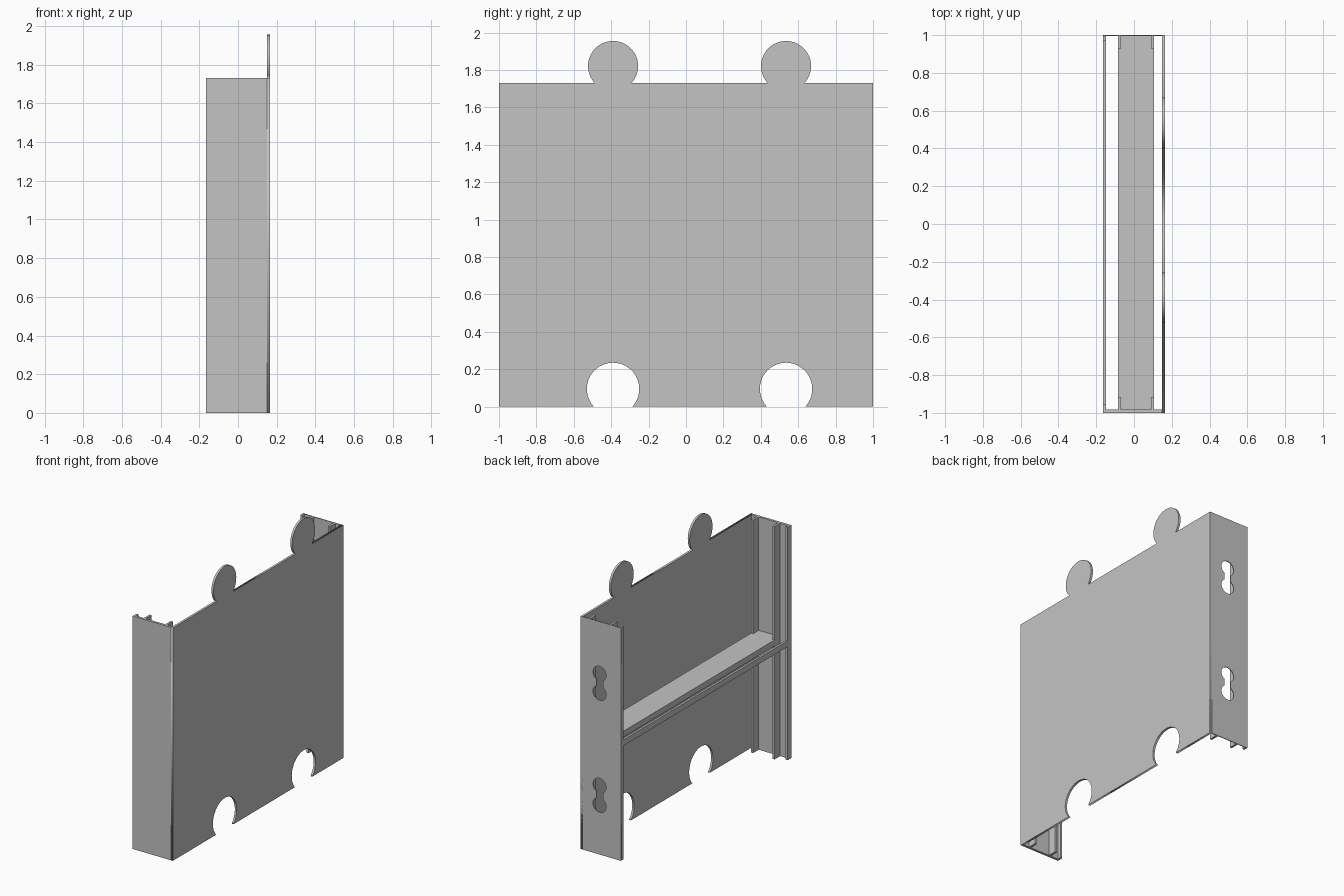
import bpy
from math import sin, cos, asin, pi
from mathutils import Matrix

if "Cube" in bpy.data.objects:
    bpy.data.objects.remove(bpy.data.objects["Cube"])

X, H = 0.165, 1.73           # half depth, body height
T = 0.016                    # sheet thickness
FRONT, BACK = -0.982, 0.994  # inner faces of the two end walls
MID = H / 2
PEGS = (-0.39, 0.535)        # y positions of tabs and sockets

grey = bpy.data.materials.new("light grey")
grey.use_nodes = True
grey.diffuse_color = (0.55, 0.55, 0.55, 1)
grey.node_tree.nodes["Principled BSDF"].inputs["Base Color"].default_value = grey.diffuse_color


def add(name, mesh):
    obj = bpy.data.objects.new(name, mesh)
    bpy.context.scene.collection.objects.link(obj)
    mesh.materials.clear()
    mesh.materials.append(grey)
    return obj


def box(name, x0, x1, y0, y1, z0, z1):
    corners = [(x, y, z) for x in (x0, x1) for y in (y0, y1) for z in (z0, z1)]
    faces = [(0, 1, 3, 2), (4, 6, 7, 5), (0, 4, 5, 1), (2, 3, 7, 6), (0, 2, 6, 4), (1, 5, 7, 3)]
    mesh = bpy.data.meshes.new(name)
    mesh.from_pydata(corners, [], faces)
    return add(name, mesh)


def arc(u, v, r, a0, a1, n=36):
    return [(u + r * cos(a0 + (a1 - a0) * i / n), v + r * sin(a0 + (a1 - a0) * i / n))
            for i in range(n + 1)]


def sheet(name, outlines, thickness, matrix):
    """Flat plate from an outline followed by its holes."""
    curve = bpy.data.curves.new(name, 'CURVE')
    curve.dimensions, curve.fill_mode = '2D', 'BOTH'
    curve.extrude = thickness / 2
    for points in outlines:
        spline = curve.splines.new('POLY')
        spline.points.add(len(points) - 1)
        for p, (u, v) in zip(spline.points, points):
            p.co = (u, v, 0, 1)
        spline.use_cyclic_u = True
    helper = bpy.data.objects.new(name + " outline", curve)
    mesh = bpy.data.meshes.new_from_object(helper)
    bpy.data.objects.remove(helper)
    mesh.transform(matrix)
    return add(name, mesh)


# Main panel: round sockets along the bottom, round tabs along the top
tab_r, tab_z, socket_r, socket_z = 0.134, 1.821, 0.14, 0.095
outline = [(-1, 0)]
for y in PEGS:
    a = asin(socket_z / socket_r)
    outline += arc(y, socket_z, socket_r, pi + a, -a)
outline += [(1, 0), (1, H)]
for y in reversed(PEGS):
    a = asin((tab_z - H) / tab_r)
    outline += arc(y, tab_z, tab_r, -a, pi + a)
outline.append((-1, H))
to_side = Matrix(((0, 0, 1, X - T / 2), (1, 0, 0, 0), (0, 1, 0, 0), (0, 0, 0, 1)))
sheet("main_panel", [outline], T, to_side)

# Back wall with two hanging slots
hole_r, half_gap, slot = 0.054, 0.072, 0.027
a = asin(slot / hole_r)
walls = [[(-X, 0), (X, 0), (X, H), (-X, H)]]
for z in (0.44, 1.272):
    walls.append(arc(0.01, z + half_gap, hole_r, -pi / 2 + a, 3 * pi / 2 - a)
                 + arc(0.01, z - half_gap, hole_r, pi / 2 + a, 5 * pi / 2 - a))
to_back = Matrix.Translation((0, (1 + BACK) / 2, 0)) @ Matrix.Rotation(pi / 2, 4, 'X')
sheet("back_wall", walls, 1 - BACK, to_back)

# Solid front wall
box("front_wall", -X, X, -1, FRONT, 0, H)

# Upright ribs and edge lips inside both end walls
for side, inner, d in (("front", FRONT, 1), ("back", BACK, -1)):
    for part, x, length in (("inner_rib", 0.09, 0.065), ("outer_rib", -0.086, 0.065),
                            ("edge_lip", -X, 0.026)):
        y0, y1 = sorted((inner, inner + d * length))
        box(f"{side}_{part}", x, x + T, y0, y1, 0, H)

# Middle shelf and the crossbar along the open side
box("middle_shelf", -0.086, 0.106, FRONT, BACK, MID - 0.022, MID + 0.022)
box("crossbar", -X, -X + T, FRONT, BACK, MID - 0.022, MID + 0.022)
